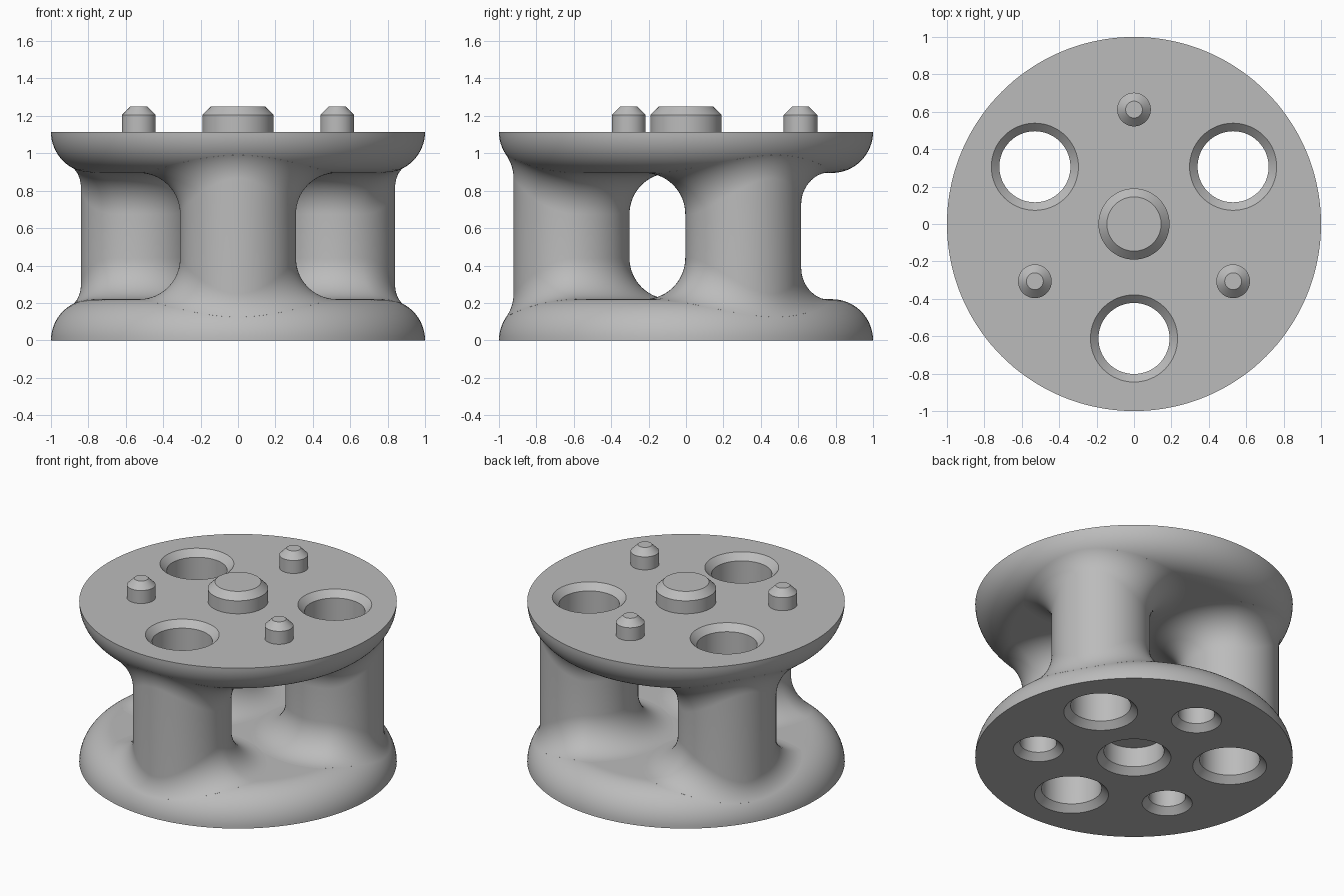
import bpy, bmesh
from math import sin, cos, pi, radians, sqrt
from mathutils import Vector

# Main dimensions
HEIGHT, THICK = 1.115, 0.22          # flange top, flange thickness (also rim rounding)
RIM = 1 - THICK                      # radius where the rim starts to round
ORBIT, COL_R, FILLET = 0.612, 0.31, 0.22
HOLE_R, SOCKET_R, CHAMFER = 0.19, 0.115, 0.043
SEGS, ARC = 96, 16

cube = bpy.data.objects.get("Cube")
if cube:
    bpy.data.objects.remove(cube, do_unlink=True)

grey = bpy.data.materials.new("plain_grey")
grey.use_nodes = True
grey.diffuse_color = (0.5, 0.5, 0.5, 1)
grey.node_tree.nodes["Principled BSDF"].inputs["Base Color"].default_value = (0.5, 0.5, 0.5, 1)


def polar(degrees, radius=ORBIT):
    a = radians(degrees)
    return Vector((radius * cos(a), radius * sin(a), 0))


def loft(name, rings, tube=False):
    """Bridge rings of points; cap the ends, or join last to first for a tube."""
    bm = bmesh.new()
    loops = [[bm.verts.new(p) for p in ring] for ring in rings]
    pairs = list(zip(loops, loops[1:]))
    if tube:
        pairs.append((loops[-1], loops[0]))
    else:
        bm.faces.new(loops[0])
        bm.faces.new(loops[-1])
    for a, b in pairs:
        for i in range(len(a)):
            j = (i + 1) % len(a)
            bm.faces.new((a[i], a[j], b[j], b[i]))
    bmesh.ops.recalc_face_normals(bm, faces=bm.faces)
    mesh = bpy.data.meshes.new(name)
    bm.to_mesh(mesh)
    bm.free()
    mesh.materials.append(grey)
    obj = bpy.data.objects.new(name, mesh)
    bpy.context.collection.objects.link(obj)
    return obj


def circle(radius, z, centre, segs):
    return [centre + polar(360 * i / segs, radius) + Vector((0, 0, z)) for i in range(segs)]


def lathe(name, profile, centre=Vector(), segs=64):
    return loft(name, [circle(r, z, centre, segs) for r, z in profile])


def activate(obj):
    bpy.ops.object.select_all(action='DESELECT')
    obj.select_set(True)
    bpy.context.view_layer.objects.active = obj


def smooth(obj):
    activate(obj)
    bpy.ops.object.shade_smooth_by_angle(angle=radians(30))


def cut(obj, cutter):
    activate(obj)
    mod = obj.modifiers.new("cut", 'BOOLEAN')
    mod.operation, mod.solver, mod.object = 'DIFFERENCE', 'EXACT', cutter
    bpy.ops.object.modifier_apply(modifier=mod.name)
    bpy.data.objects.remove(cutter, do_unlink=True)


def flange(name, top):
    """Disc with a quarter-round rim and chamfered holes on its flat outer face."""
    def lift(z):
        return HEIGHT - z if top else z

    profile = [(RIM + THICK * cos(pi / 2 * k / ARC), lift(THICK * sin(pi / 2 * k / ARC)))
               for k in range(ARC + 1)]
    profile.append((RIM - 0.02, lift(THICK)))
    disc = lathe(name, profile, segs=144)

    def drill(centre, radius, depth):
        shape = [(radius + 2 * CHAMFER, -CHAMFER), (radius, CHAMFER), (radius, depth)]
        cut(disc, lathe("drill", [(r, lift(z)) for r, z in shape], centre))

    for angle in (30, 150, 270):
        drill(polar(angle), HOLE_R, THICK + 0.1)
    # Blind sockets that receive the pegs of another piece
    if not top:
        drill(Vector(), HOLE_R, 0.18)
        for angle in (90, 210, 330):
            drill(polar(angle), SOCKET_R, 0.18)
    smooth(disc)


def column(name, angle):
    """Hollow column whose ends flare into the flanges with a rolling-ball fillet."""
    centre = polar(angle)
    lower = [[] for _ in range(ARC + 2)]
    for i in range(SEGS):
        u = polar(360 * i / SEGS, 1)
        ball = centre + u * (COL_R + FILLET)
        reach = ball.length
        over = max(0, reach - RIM)
        ball.z = sqrt((THICK + FILLET) ** 2 - over ** 2)
        # Nearest point of the flange core gives the direction of contact
        core = Vector((ball.x, ball.y, 0))
        if over:
            core *= RIM / reach
        down = (core - ball).normalized()
        lower[0].append(ball + down * (FILLET + 0.02))
        for k in range(ARC + 1):
            lower[k + 1].append(ball + down.slerp(-u, k / ARC) * FILLET)

    def mirrored(ring):
        return [Vector((p.x, p.y, HEIGHT - p.z)) for p in ring]

    bore = circle(HOLE_R + 0.001, THICK - 0.02, centre, SEGS)
    upper = [mirrored(ring) for ring in reversed(lower)]
    smooth(loft(name, [bore] + lower + upper + [mirrored(bore)], tube=True))


def peg(name, centre, radius):
    tip = 1.25
    smooth(lathe(name, [(radius, HEIGHT - 0.02), (radius, tip - 0.045), (radius - 0.045, tip)], centre))


# Flanges
flange("bottom_flange", False)
flange("top_flange", True)

# Columns
for label, angle in (("front", 270), ("back_left", 30), ("back_right", 150)):
    column("column_" + label, angle)

# Pegs on the top face
peg("centre_peg", Vector(), 0.19)
for label, angle in (("back", 90), ("front_right", 210), ("front_left", 330)):
    peg("peg_" + label, polar(angle), 0.09)
